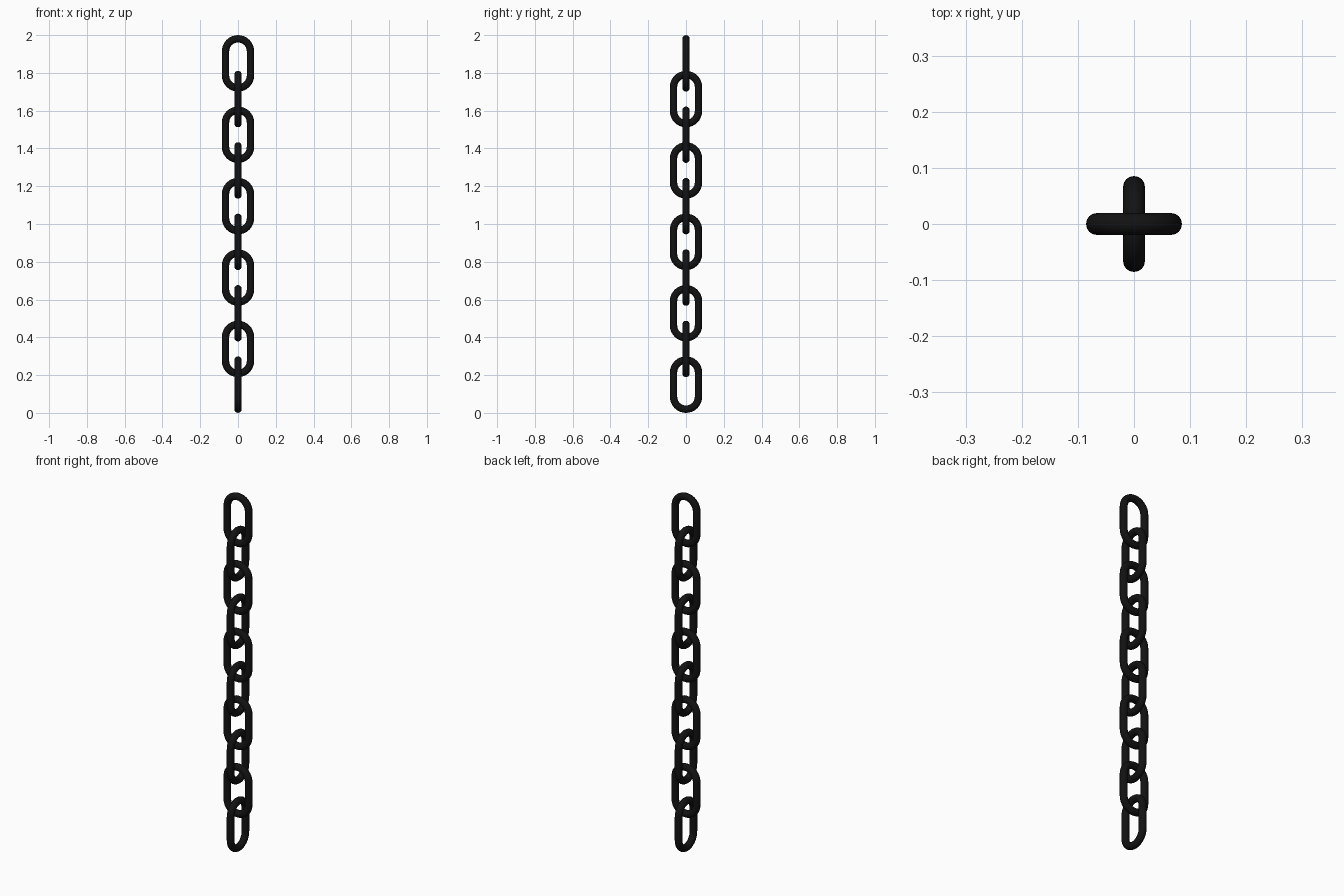
import bpy, bmesh
from math import sin, cos, pi

if "Cube" in bpy.data.objects:
    bpy.data.objects.remove(bpy.data.objects["Cube"])

COUNT, HEIGHT, WIDTH, TUBE = 10, 0.299, 0.171, 0.0195
PITCH = (2.0 - HEIGHT) / (COUNT - 1)
R = WIDTH / 2 - TUBE              # bend radius of the centre line
S = HEIGHT / 2 - WIDTH / 2        # half of the straight side
ARC, SIDES = 16, 16

black = bpy.data.materials.new("black_metal")
black.diffuse_color = (0.006, 0.006, 0.006, 1)
black.use_nodes = True
black.node_tree.nodes["Principled BSDF"].inputs["Base Color"].default_value = black.diffuse_color


def link_mesh():
    """Round bar swept along a stadium-shaped loop in the XZ plane."""
    bm = bmesh.new()
    rings = []
    for start, dz in ((0, S), (pi, -S)):
        for i in range(ARC + 1):
            a = start + pi * i / ARC
            ring = []
            for j in range(SIDES):
                t = 2 * pi * j / SIDES
                r = R + TUBE * cos(t)
                ring.append(bm.verts.new((r * cos(a), TUBE * sin(t), dz + r * sin(a))))
            rings.append(ring)
    for k, a in enumerate(rings):
        b = rings[(k + 1) % len(rings)]
        for j in range(SIDES):
            n = (j + 1) % SIDES
            bm.faces.new((a[j], a[n], b[n], b[j])).smooth = True
    bmesh.ops.recalc_face_normals(bm, faces=bm.faces)
    me = bpy.data.meshes.new("chain_link")
    bm.to_mesh(me)
    bm.free()
    me.materials.append(black)
    return me


# Links alternate by a quarter turn, top one facing the front
mesh = link_mesh()
for i in range(COUNT):
    ob = bpy.data.objects.new(f"chain_link_{i + 1}", mesh)
    ob.location.z = 2.0 - HEIGHT / 2 - i * PITCH
    ob.rotation_euler.z = pi / 2 * (i % 2)
    bpy.context.collection.objects.link(ob)
